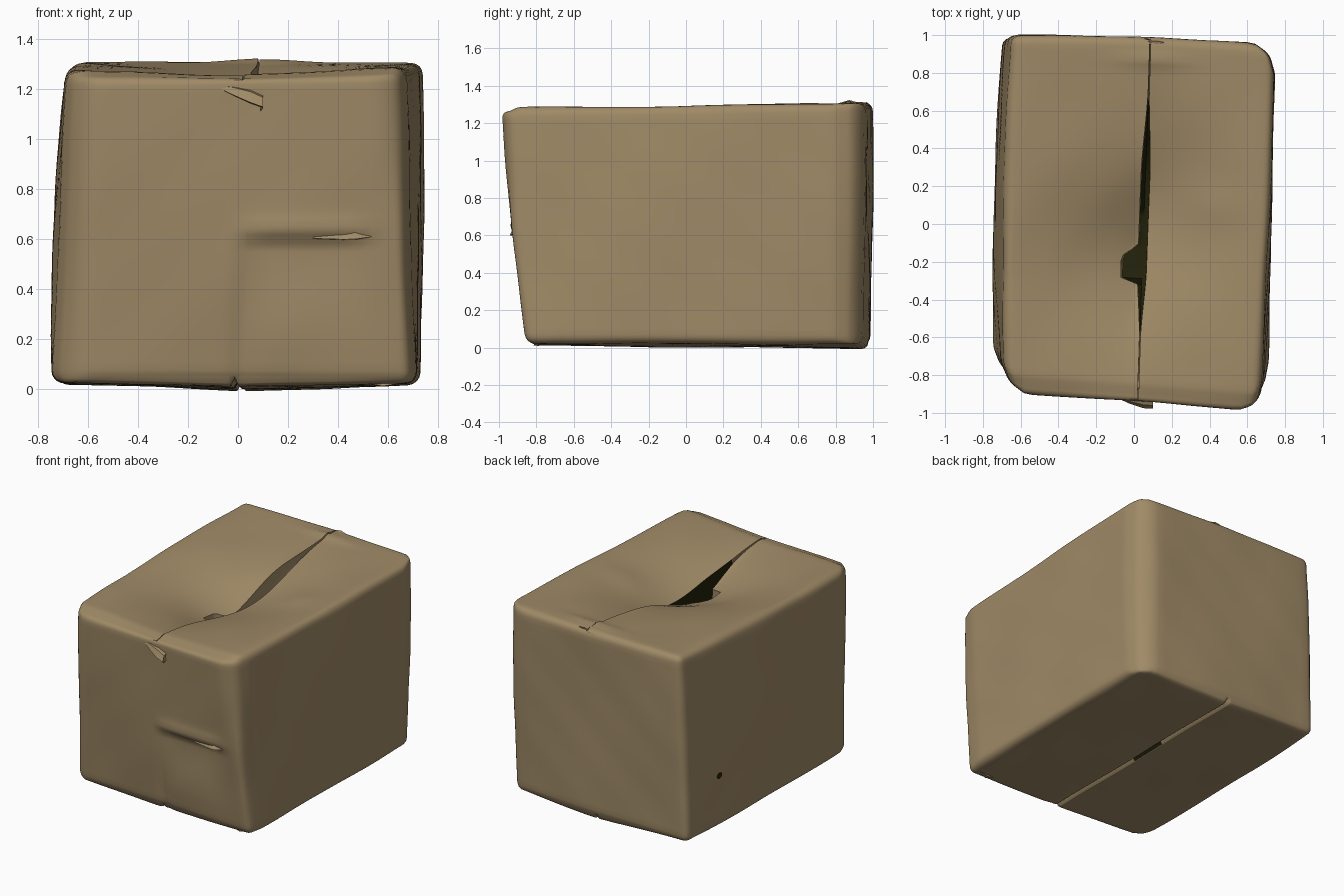
import bpy, bmesh, math
from mathutils import Vector

if "Cube" in bpy.data.objects:
    bpy.data.objects.remove(bpy.data.objects["Cube"])

HALF = (0.70, 0.96, 0.63)      # half sizes used for edge rounding
RADIUS = 0.048
LIP, FLOOR = 0.03, 0.022       # seam columns: flap lip and gap floor

# Outer corners keyed by (x side, y side, z side)
CORNERS = {
    (-1, -1, -1): (-0.74, -0.79, 0.03), (1, -1, -1): (0.71, -0.86, 0.025),
    (-1, 1, -1): (-0.70, 0.99, 0.015), (1, 1, -1): (0.73, 0.94, 0.015),
    (-1, -1, 1): (-0.68, -0.89, 1.265), (1, -1, 1): (0.66, -0.995, 1.28),
    (-1, 1, 1): (-0.65, 1.00, 1.315), (1, 1, 1): (0.75, 0.95, 1.31)}


def material(name, color):
    m = bpy.data.materials.new(name)
    m.diffuse_color = (*color, 1)
    m.use_nodes = True
    m.node_tree.nodes["Principled BSDF"].inputs["Base Color"].default_value = m.diffuse_color
    return m


CARD = material("cardboard", (0.35, 0.255, 0.135))
DARK = material("dark_inside", (0.015, 0.0145, 0.003))


def smooth(a, b, t):
    t = min(1, max(0, (t - a) / (b - a)))
    return t * t * (3 - 2 * t)


def bump(t, center, width):
    return math.exp(-((t - center) / width) ** 2)


def gap_open(y):
    return smooth(-0.66, -0.25, y) * (1 - smooth(0.25, 0.75, y))


def seam(y):
    return 0.045 + 0.008 * smooth(-0.3, 0.9, y)


def lip_width(side, y):
    w = 0.004 + 0.03 * gap_open(y)
    if side < 0:               # torn notch in the left flap
        w += 0.13 * smooth(-0.35, -0.32, y) * (1 - smooth(-0.21, -0.12, y))
    return w


def ripple(p):
    """Gentle uneven waves, fixed by position."""
    return (0.006 * math.sin(5.1 * p.x + 3.3 * p.y + 1.0) * math.sin(4.3 * p.z - 2.7 * p.y + 0.6)
            + 0.0015 * math.sin(13 * p.x - 7 * p.z) * math.sin(11 * p.y + 9 * p.z + 2))


def surface(u, v, w):
    """Map a point of the unit cube to the battered box."""
    p = Vector((u * HALF[0], v * HALF[1], w * HALF[2]))
    q = Vector([max(RADIUS - h, min(h - RADIUS, c)) for c, h in zip(p, HALF)])
    d = p - q
    if d.length > RADIUS:
        p = q + d.normalized() * RADIUS
    a, b, c = (p[i] / HALF[i] for i in range(3))
    # Move columns so that the flaps part along the seam
    s = 1 if u >= 0 else -1
    if w > 0.99:
        k, lip = abs(u), lip_width(s, v)
        if k <= LIP + 1e-5:
            a = seam(v) + s * lip * min(1, k / FLOOR * 0.93 if k < LIP - 1e-4 else 1)
        else:
            t = (abs(a) - LIP) / (1 - LIP)
            edge = seam(v) + s * lip
            a = edge + (s - edge) * t
    # Blend the eight corners
    r = Vector((0, 0, 0))
    for key, co in CORNERS.items():
        f = (1 + key[0] * a) * (1 + key[1] * b) * (1 + key[2] * c) / 8
        r += Vector(co) * f
    # Bulging side walls
    xmid, ymid, zmid = 1 - a * a, 1 - b * b, 1 - c * c
    r.x += (0.014 if a > 0 else 0.045) * a ** 3 * ymid * (0.4 + 0.6 * zmid)
    front = max(0, -b) ** 4
    r.y += 0.014 * max(0, b) ** 4 * xmid - 0.014 * front * zmid
    # Crushed upright corners
    for sa, sb, dx, dy in ((1, 1, 0.03, 0.05), (-1, -1, 0.03, 0.05),
                           (1, -1, 0.02, 0.04 * smooth(-0.3, 0.8, c))):
        t = max(0, a * sa + b * sb - 1.84) / 0.16
        r -= Vector((sa * dx * t, sb * dy * t, 0))
    # Folded crease and dent in the front wall
    span = smooth(-0.05, 0.12, r.x) * (1 - smooth(0.42, 0.58, r.x))
    below = smooth(0.16, 0.58, r.z) * (1 - smooth(0.585, 0.625, r.z))
    r.y += front * span * (0.03 * below - 0.015 * bump(r.z, 0.64, 0.04))
    r.y += front * 0.015 * bump(r.x, 0.02, 0.05) * (1 - smooth(0.1, 0.6, r.z))
    # Top flaps sag towards the seam, each at its own place
    top = max(0, c) ** 12
    if u < 0:
        sag = 0.17 * bump(b, -0.2, 0.4) + 0.03 * ymid
    else:
        sag = 0.17 * bump(b, 0.0, 0.6) * ymid ** 0.3
    r.z -= top * sag * max(0, 1 - abs(a)) ** 1.3
    r.z -= 0.018 * top * smooth(0.9, 0.96, -b)
    if w > 0.99:
        r.z += 0.015 * bump(v, 0.88, 0.03) * bump(r.x, 0.1, 0.2)
        r.z += 0.012 * bump(v, 0.1, 0.12) * bump(r.x, 0.45, 0.15)
        if abs(u) < LIP - 1e-4:
            r.z -= 0.012 + 0.22 * gap_open(v)
    # Bottom flaps hang slightly and part in a shallow groove
    if w < -0.99:
        r.z -= 0.02 * max(0, 1 - abs(a)) - 0.03 * bump(u, 0.0, 0.014)
    # Small uneven dents
    return r + ripple(r) * (d.normalized() if d.length else Vector((0, 0, 1)))


def steps(count, half):
    """Even lines along one axis, with extra lines in the rounded edges."""
    e = RADIUS / half
    inner = [(-1 + e) + (2 - 2 * e) * i / count for i in range(count + 1)]
    edge = [1, 1 - e * 0.3, 1 - e * 0.6]
    return [-x for x in edge] + inner + edge[::-1]


us = [x for x in steps(26, HALF[0]) if abs(x) > 0.06]
us = sorted(us + [s * k for s in (-1, 1) for k in (0.055, LIP, FLOOR)] + [0.0])
vs, ws = steps(60, HALF[1]), steps(34, HALF[2])

# Box shell: six grids joined along shared edges
bm = bmesh.new()
cache = {}


def vert(u, v, w):
    key = (round(u, 5), round(v, 5), round(w, 5))
    if key not in cache:
        cache[key] = bm.verts.new(surface(*key))
    return cache[key]


def grid(A, B, place):
    for a0, a1 in zip(A, A[1:]):
        for b0, b1 in zip(B, B[1:]):
            c = [place(a0, b0), place(a1, b0), place(a1, b1), place(a0, b1)]
            f = bm.faces.new([vert(*k) for k in c])
            um, vm, wm = (sum(k[i] for k in c) / 4 for i in range(3))
            # Dark gap floor and right gap wall; the left gap wall stays cardboard
            if wm > 0.99 and -FLOOR < um < LIP and gap_open(vm) > 0.06:
                f.material_index = 1
            if wm < -0.99 and -FLOOR < um < 0 and -0.08 < vm < 0.22:
                f.material_index = 1


for s in (-1, 1):
    grid(us, vs, lambda a, b: (a, b, s))
    grid(us, ws, lambda a, b: (a, s, b))
    grid(vs, ws, lambda a, b: (s, a, b))
bmesh.ops.recalc_face_normals(bm, faces=bm.faces)


def finish(name, bm, mats):
    me = bpy.data.meshes.new(name)
    bm.to_mesh(me)
    bm.free()
    ob = bpy.data.objects.new(name, me)
    bpy.context.collection.objects.link(ob)
    for m in mats:
        me.materials.append(m)
    bpy.ops.object.select_all(action='DESELECT')
    ob.select_set(True)
    bpy.context.view_layer.objects.active = ob
    bpy.ops.object.shade_smooth_by_angle(angle=math.radians(50))
    return ob


finish("box_shell", bm, [CARD, DARK])


def torn_strip(name, path):
    """Pinched paper fold: path points with a radius, four-sided section."""
    bm = bmesh.new()
    rings = []
    for x, y, z, r in path:
        rings.append([bm.verts.new((x, y + dy * r, z + dz * r)) for dy, dz in
                      ((-0.7, -0.5), (0.6, -0.6), (0.8, 1), (-0.2, 0.7))])
    for p, q in zip(rings, rings[1:]):
        for i in range(4):
            bm.faces.new((p[i], p[i - 1], q[i - 1], q[i]))
    bm.faces.new(rings[0])
    bm.faces.new(rings[-1][::-1])
    bmesh.ops.recalc_face_normals(bm, faces=bm.faces)
    finish(name, bm, [CARD])


# Loose paper folds on the front and along the rims
torn_strip("front_torn_tab", [(-0.08, -0.92, 1.21, 0.008), (-0.02, -0.935, 1.19, 0.025),
                              (0.05, -0.95, 1.165, 0.036), (0.10, -0.955, 1.145, 0.032),
                              (0.09, -0.95, 1.115, 0.006)])
torn_strip("front_crease_fold", [(0.30, -0.915, 0.605, 0.005), (0.42, -0.925, 0.607, 0.016),
                                 (0.47, -0.925, 0.612, 0.024), (0.54, -0.92, 0.612, 0.004)])
torn_strip("back_rim_fold", [(-0.04, 0.95, 1.275, 0.008), (0.04, 0.955, 1.285, 0.015),
                             (0.12, 0.955, 1.295, 0.018), (0.22, 0.945, 1.285, 0.008)])
torn_strip("bottom_rim_fold", [(0.50, -0.79, 0.03, 0.008), (0.58, -0.80, 0.022, 0.022),
                               (0.67, -0.79, 0.03, 0.008)])

# Small puncture in the left wall
bm = bmesh.new()
bm.faces.new([bm.verts.new(surface(-1, 0.63 + 0.032 * math.cos(t), -0.44 + 0.034 * math.sin(t))
              + Vector((-0.004, 0, 0))) for t in [-i * math.tau / 10 for i in range(10)]])
finish("side_puncture", bm, [DARK])
